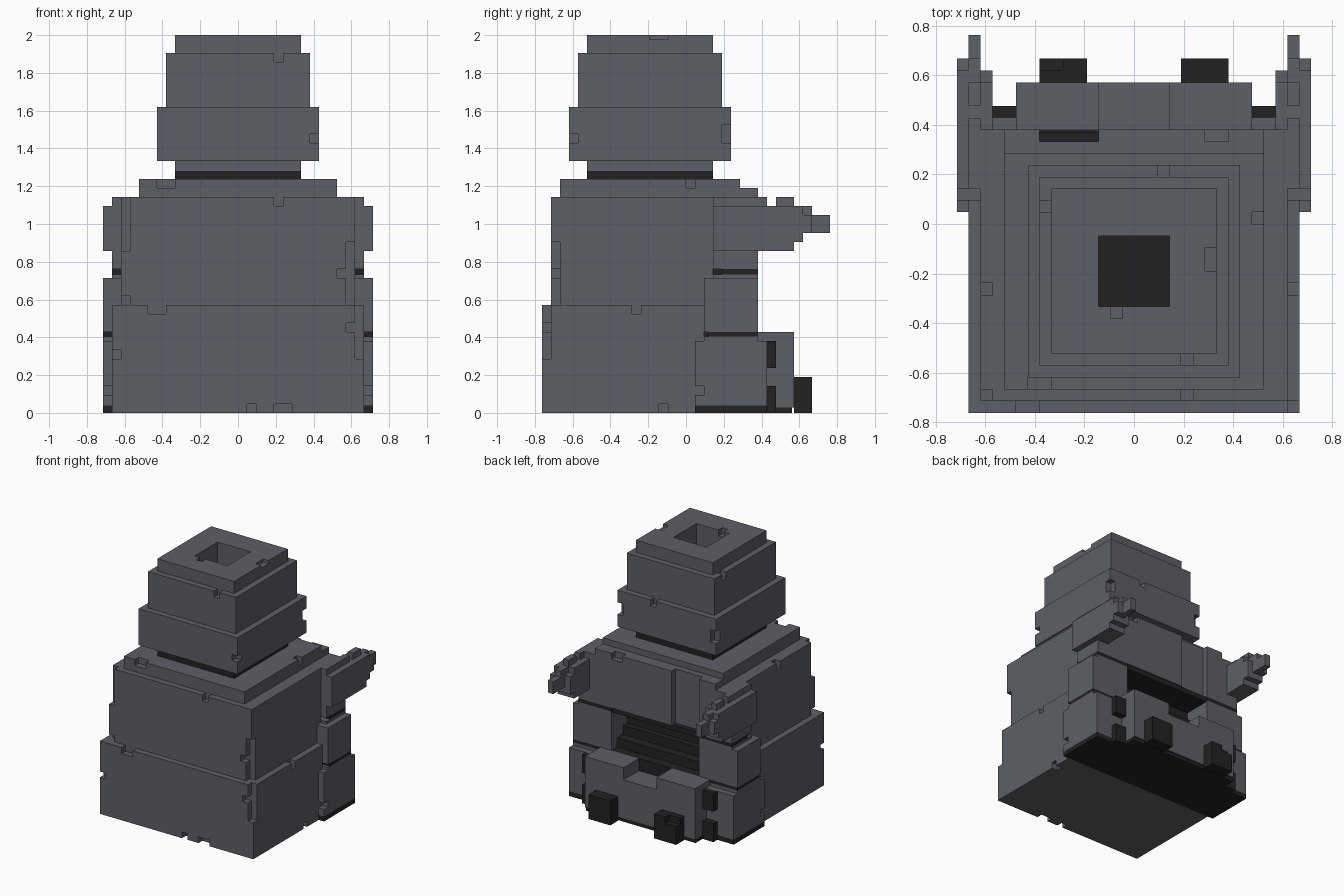
import bpy, bmesh

old = bpy.data.objects.get("Cube")
if old:
    bpy.data.objects.remove(old, do_unlink=True)

U = 2 / 42  # one block unit


def material(name, rgb):
    m = bpy.data.materials.new(name)
    m.use_nodes = True
    m.diffuse_color = (*rgb, 1)
    bsdf = m.node_tree.nodes["Principled BSDF"]
    bsdf.inputs["Base Color"].default_value = (*rgb, 1)
    bsdf.inputs["Roughness"].default_value = 0.9
    return m


STONE = material("slate grey", (0.107, 0.115, 0.133))
SOOT = material("soot black", (0.016, 0.016, 0.016))


def make(name, boxes, mat):
    """Object made of boxes given as (x0, x1, y0, y1, z0, z1) in block units."""
    bm = bmesh.new()
    for b in boxes:
        verts = bmesh.ops.create_cube(bm, size=1)["verts"]
        for v in verts:
            v.co = [U * (b[2 * i] if v.co[i] < 0 else b[2 * i + 1]) for i in range(3)]
    mesh = bpy.data.meshes.new(name)
    bm.to_mesh(mesh)
    bm.free()
    ob = bpy.data.objects.new(name, mesh)
    bpy.context.collection.objects.link(ob)
    mesh.materials.append(mat)
    return ob


def block(name, box, mat=STONE, chips=()):
    """One box with chipped corners; chips touching a side are pushed past it."""
    ob = make(name, [box], mat)
    for chip in chips:
        c = list(chip)
        for i in range(6):
            if c[i] == box[i]:
                c[i] += 0.3 if i % 2 else -0.3
        cutter = make("chip_cutter", [c], mat)
        cutter.hide_render = True
        mod = ob.modifiers.new("chip", "BOOLEAN")
        mod.operation, mod.solver, mod.object = "DIFFERENCE", "EXACT", cutter
        dg = bpy.context.evaluated_depsgraph_get()
        result = bpy.data.meshes.new_from_object(ob.evaluated_get(dg))
        ob.modifiers.clear()
        ob.data = result
        bpy.data.objects.remove(cutter, do_unlink=True)
    return ob


# Stepped body
block("base_tier", (-14, 14, -16, 2, 0, 12), STONE, [
    (-14, 14, 1, 2, 0, 0.8),
    (-10, -8, -16, -15, 11, 12), (1, 2, -16, -15, 0, 1), (4, 6, -16, -15, 0, 1),
    (13, 14, -16, -15, 6, 12), (12, 13, -16, -15, 9, 10),
    (-14, -13, -16, -15, 6, 7), (13, 14, -6, -5, 11, 12), (13, 14, -3, -2, 0, 1)])
block("middle_tier", (-13, 13, -15, 3, 12, 24), STONE, [
    (12, 13, -15, -14, 12, 19), (11, 12, -15, -14, 15, 16),
    (-13, -12, -15, -14, 18, 24), (-13, -12, -15, -14, 12, 13),
    (4, 5, -15, -14, 23, 24), (-13, -12, -6, -5, 23, 24)])
block("shoulder_tier", (-11, 11, -14, 6, 24, 26), STONE, [
    (-9, -7, -14, -13, 25, 26), (10, 11, 0, 1, 25, 26)])

# Chimney, with the flue cut through every level
FLUE = (-3, 3, -7, -1)
block("neck_joint", (-7, 7, -11, 3, 26, 26.9), SOOT)
block("neck", (-7, 7, -11, 3, 26.9, 28), STONE)
block("chimney_band", (-9, 9, -13, 5, 28, 34), STONE, [
    (*FLUE, 28, 34), (8, 9, -13, -12, 30, 31), (8, 9, 4, 5, 30, 32),
    (2, 3, 4, 5, 33, 34), (-9, -8, 4, 5, 30, 32)])
block("chimney_upper", (-8, 8, -12, 4, 34, 40), STONE, [
    (*FLUE, 34, 40), (4, 5, -12, -11, 39, 40), (-8, -7, 1, 2, 39, 40)])
block("chimney_rim", (-7, 7, -11, 3, 40, 42), STONE, [
    (*FLUE, 40, 42), (6, 7, -4, -2, 41.5, 42), (-2, -1, -8, -6.5, 41, 42)])
block("flue_floor", (*FLUE, 28, 28.15), SOOT)

# Furnace mouth
block("lintel", (-3, 11, 3, 8, 16, 25), STONE, [(6, 8, 7, 8, 24, 25)])
block("lintel_recess", (-11, -3, 3, 7, 16, 25))
block("lintel_end", (-11, -8, 7, 8, 16, 25))
make("lintel_soot", [(-3, 8, 3, 7.8, 15.2, 16), (-8, -3, 3, 7.8, 15.2, 16.05)], SOOT)
make("mouth_steps", [(-8, 8, 2, 8, 0.8, 9), (-8, 8, 2, 6.5, 9, 10.5),
                     (-8, 8, 2, 5, 10.5, 12), (-8, 8, 2, 4, 12, 13.5),
                     (-8, 8, 2, 3.3, 13.5, 16)], SOOT)

# Hearth basin with its pouring notch
block("hearth_basin", (-10, 10, 8, 12, 0.6, 9), STONE, [(-3, 3, 8, 12, 7, 9)])
make("floor_soot", [(-15, 15, 1, 9, 0, 0.8), (-10, 10, 9, 11.8, 0, 0.6)], SOOT)
block("left_foot", (4, 8, 12, 14, 0, 4), SOOT)
block("right_foot", (-8, -4, 12, 14, 0, 4), SOOT, [(-8, -6, 13, 14, 3, 4)])


def mirrored(box, s):
    x0, x1 = sorted((s * box[0], s * box[1]))
    return (x0, x1, *box[2:])


# Pillars and bracket arms on both sides of the mouth
ARM = [(12, 15, 8, 12, 18, 23), (13, 14, 8, 9, 23, 24), (13, 14, 10, 12, 23, 24),
       (12, 15, 12, 13, 19, 22), (13, 15, 12, 13, 22, 23), (13, 15, 13, 14, 20, 22),
       (13, 14, 13, 14, 22, 23), (13, 14, 14, 16, 20, 22), (14, 15, 3, 8, 18, 23)]
for side, s in (("left", 1), ("right", -1)):
    lower = (8, 15, 1, 9, 0.8, 8)
    chip = (14, 15, 1, 2, 2, 3)
    block(side + "_lower_pillar", mirrored(lower, s), STONE, [mirrored(chip, s)])
    block(side + "_middle_pillar", mirrored((8, 15, 2, 8, 9, 15), s))
    block(side + "_upper_pillar", mirrored((8, 14, 3, 8, 16, 24), s))
    make(side + "_joint_course", [mirrored((8, 15, 2, 8, 8, 8.5), s),
                                  mirrored((8, 14, 3, 8, 15, 15.4), s)], STONE)
    make(side + "_joint_soot", [mirrored((8, 15, 2.5, 8, 8.5, 9), s),
                                mirrored((8, 14, 4, 8, 15.4, 16), s)], SOOT)
    make(side + "_soot_bricks", [mirrored((10, 12, 9, 10, 0, 3), s),
                                 mirrored((10, 12, 9, 10, 5, 8), s)], SOOT)
    make(side + "_bracket_arm", [mirrored(b, s) for b in ARM], STONE)
